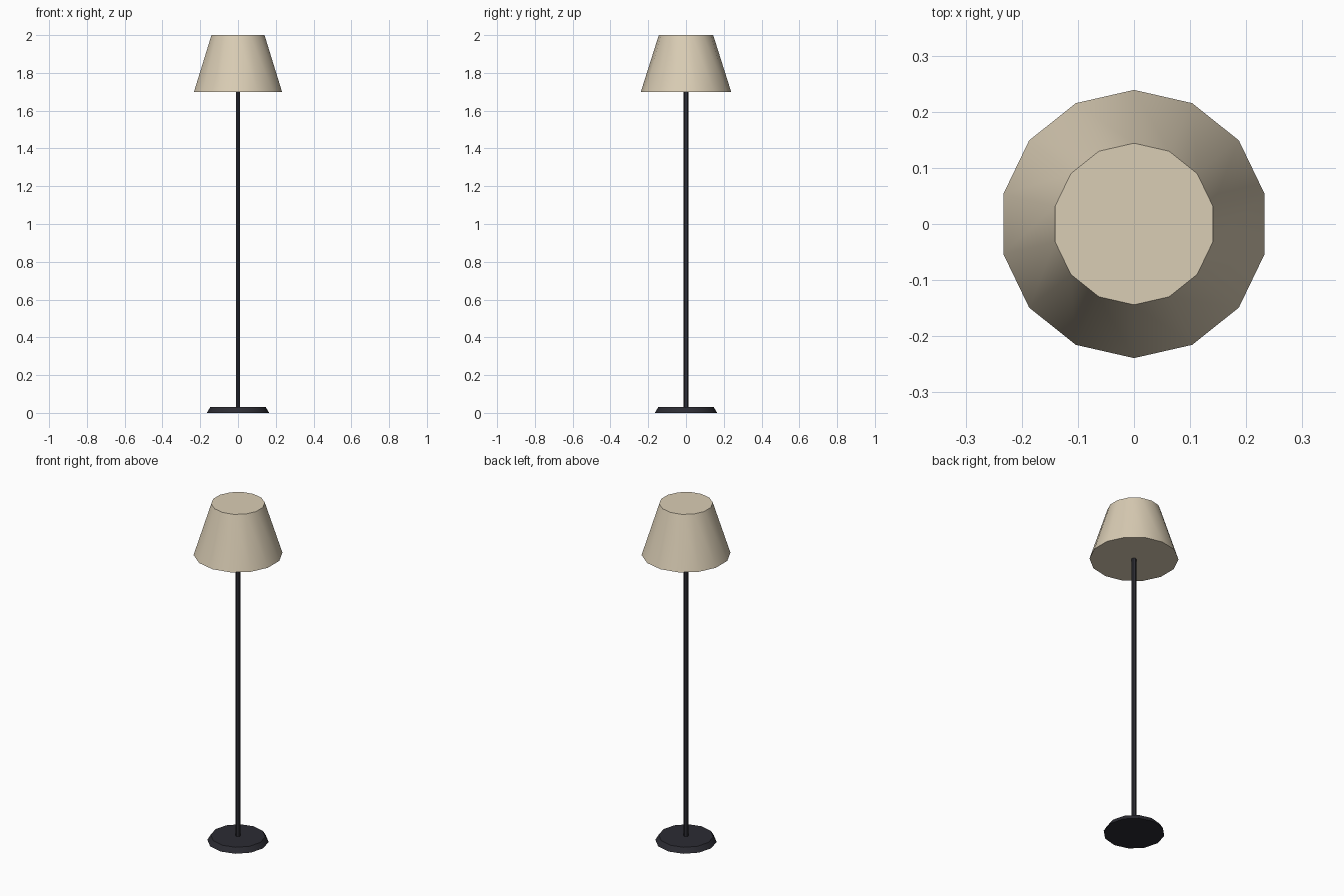
import bpy
import math

if "Cube" in bpy.data.objects:
    bpy.data.objects.remove(bpy.data.objects["Cube"])


def material(name, rgb):
    m = bpy.data.materials.new(name)
    m.diffuse_color = (*rgb, 1.0)
    m.use_nodes = True
    m.node_tree.nodes["Principled BSDF"].inputs["Base Color"].default_value = m.diffuse_color
    return m


def tapered(name, sides, r_bottom, r_top, z0, z1, mat, smooth_angle):
    """Capped frustum standing between two heights."""
    bpy.ops.mesh.primitive_cone_add(vertices=sides, radius1=r_bottom, radius2=r_top,
                                    depth=z1 - z0, location=(0, 0, (z0 + z1) / 2))
    ob = bpy.context.object
    ob.name = name
    ob.data.materials.append(mat)
    bpy.ops.object.shade_smooth_by_angle(angle=math.radians(smooth_angle))
    return ob


cream = material("cream fabric", (0.70, 0.61, 0.46))
dark = material("dark metal", (0.025, 0.025, 0.033))

# Floor plate with sloping rim
tapered("base", 12, 0.165, 0.147, 0.0, 0.03, dark, 35)

# Thin hexagonal pole, running into the shade
tapered("pole", 6, 0.0135, 0.0135, 0.028, 1.71, dark, 30)

# Closed tapered lampshade
tapered("shade", 14, 0.239, 0.144, 1.70, 2.0, cream, 35)
